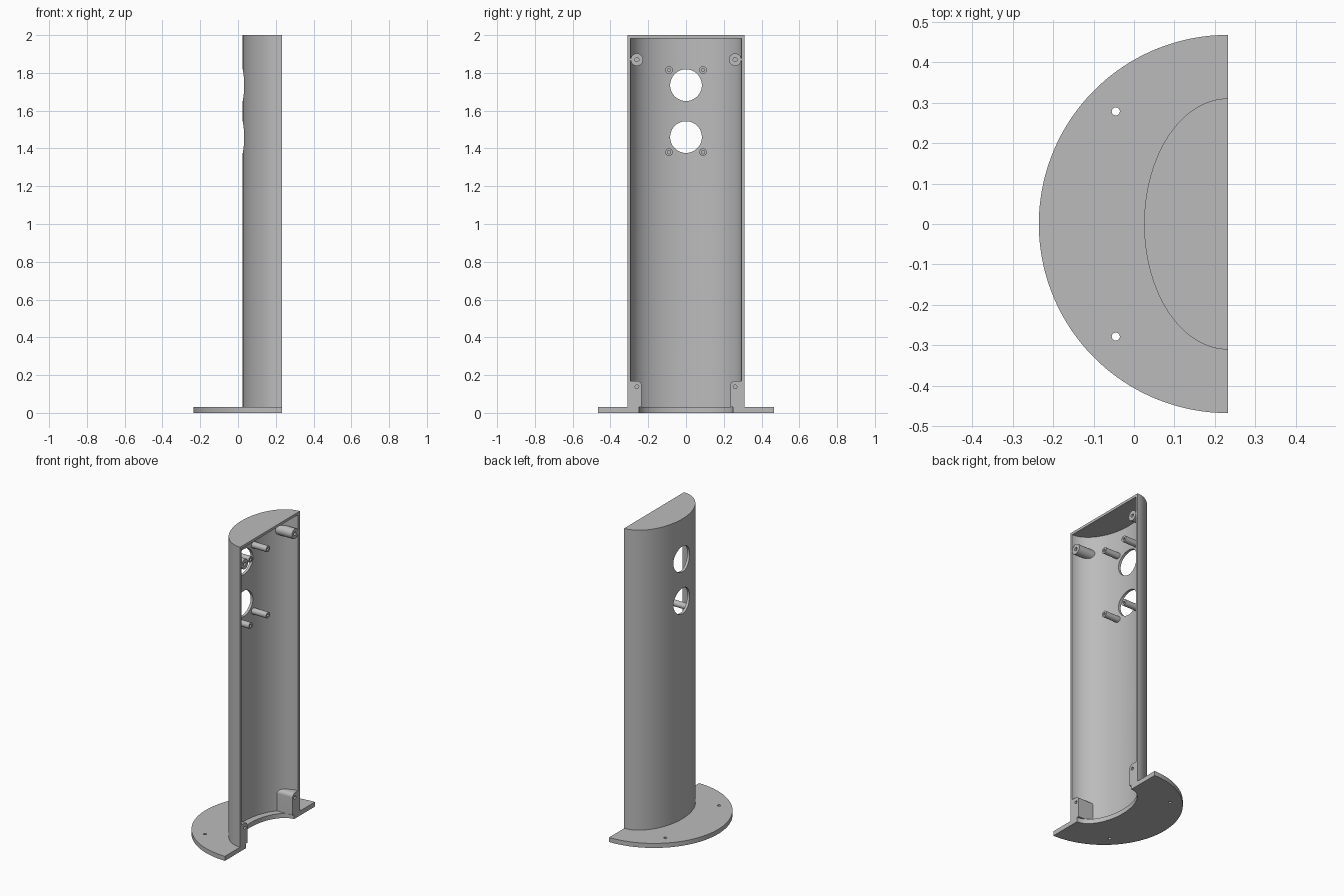
import bpy, bmesh
from math import pi, sin, cos, radians

if "Cube" in bpy.data.objects:
    bpy.data.objects.remove(bpy.data.objects["Cube"], do_unlink=True)

FACE_X = 0.232            # flat open side
RX, RY, WALL = 0.207, 0.31, 0.017
BASE_H, TOP = 0.03, 2.0

grey = bpy.data.materials.new("plain grey")
grey.use_nodes = True
colour = (0.5, 0.5, 0.5, 1)
grey.diffuse_color = colour
grey.node_tree.nodes["Principled BSDF"].inputs["Base Color"].default_value = colour


def prism(name, pts, axis, lo, hi):
    """Extrude a flat profile along z (points are x, y) or along x (points are y, z)."""
    bm = bmesh.new()
    place = (lambda p: (p[0], p[1], lo)) if axis == "z" else (lambda p: (lo, p[0], p[1]))
    face = bm.faces.new([bm.verts.new(place(p)) for p in pts])
    out = bmesh.ops.extrude_face_region(bm, geom=[face])
    moved = [v for v in out["geom"] if isinstance(v, bmesh.types.BMVert)]
    step = (0, 0, hi - lo) if axis == "z" else (hi - lo, 0, 0)
    bmesh.ops.translate(bm, verts=moved, vec=step)
    bmesh.ops.recalc_face_normals(bm, faces=bm.faces)
    mesh = bpy.data.meshes.new(name)
    bm.to_mesh(mesh)
    bm.free()
    mesh.materials.append(grey)
    obj = bpy.data.objects.new(name, mesh)
    bpy.context.collection.objects.link(obj)
    return obj


def half_ellipse(rx, ry, extra=0.0, n=64):
    pts = [(FACE_X - rx * sin(pi * i / n), ry * cos(pi * i / n)) for i in range(n + 1)]
    if extra:
        pts = [(FACE_X + extra, ry)] + pts + [(FACE_X + extra, -ry)]
    return pts


def circle(a, b, r, n=32):
    return [(a + r * cos(2 * pi * i / n), b + r * sin(2 * pi * i / n)) for i in range(n)]


def select(obj):
    bpy.ops.object.select_all(action="DESELECT")
    obj.select_set(True)
    bpy.context.view_layer.objects.active = obj


def combine(obj, tool, operation="DIFFERENCE"):
    select(obj)
    mod = obj.modifiers.new("cut", "BOOLEAN")
    mod.operation, mod.object, mod.solver = operation, tool, "EXACT"
    bpy.ops.object.modifier_apply(modifier=mod.name)
    bpy.data.objects.remove(tool, do_unlink=True)


def clip_to_wall(obj):
    """Trim a part so that its far end follows the curved wall."""
    inset = WALL / 2
    combine(obj, prism("clip", half_ellipse(RX - inset, RY - inset, 0.1), "z", -0.1, TOP), "INTERSECT")


parts = []

# Half-disc base with a curved opening and two screw holes
base = prism("base_plate", half_ellipse(0.467, 0.467, n=96), "z", 0, BASE_H)
combine(base, prism("cutter", half_ellipse(RX - 0.06, RY - 0.06, 0.1), "z", -0.1, 0.1))
for side in (-1, 1):
    combine(base, prism("cutter", circle(-0.045, side * 0.278, 0.01), "z", -0.1, 0.1))
parts.append(base)

# Hollow half-elliptic column, closed at the top, with two round windows
column = prism("column_shell", half_ellipse(RX, RY), "z", BASE_H, TOP)
combine(column, prism("cutter", half_ellipse(RX - WALL, RY - WALL, 0.1), "z", -0.1, TOP - WALL))
for z in (1.735, 1.46):
    combine(column, prism("cutter", circle(0, z, 0.084, 48), "x", -0.1, 0.15))
parts.append(column)

for side, label in ((-1, "right"), (1, "left")):
    # Screw boss near the top
    boss = prism(label + "_top_boss", circle(side * 0.26, 1.87, 0.033), "x", 0.05, FACE_X)
    clip_to_wall(boss)
    combine(boss, prism("cutter", circle(side * 0.26, 1.87, 0.011), "x", 0.17, 0.3))
    parts.append(boss)

    # Mounting block at the foot, inner top corner rounded
    r, inner, high = 0.025, 0.235, 0.17
    arc = [(inner + r - r * sin(radians(a)), high - r + r * cos(radians(a))) for a in range(0, 91, 10)]
    outline = [(side * y, z) for y, z in [(RY, BASE_H), (RY, high)] + arc + [(inner, BASE_H)]]
    block = prism(label + "_foot_block", outline, "x", 0.05, FACE_X)
    clip_to_wall(block)
    combine(block, prism("cutter", circle(side * 0.26, 0.138, 0.01), "x", 0.17, 0.3))
    parts.append(block)

    # Standoffs above and below the windows
    for z, level in ((1.815, "upper"), (1.38, "lower")):
        post = prism(f"{label}_{level}_standoff", circle(side * 0.09, z, 0.02), "x", 0.043, 0.155)
        combine(post, prism("cutter", circle(side * 0.09, z, 0.009), "x", 0.09, 0.3))
        parts.append(post)

for obj in parts:
    select(obj)
    bpy.ops.object.shade_smooth_by_angle(angle=radians(30))
